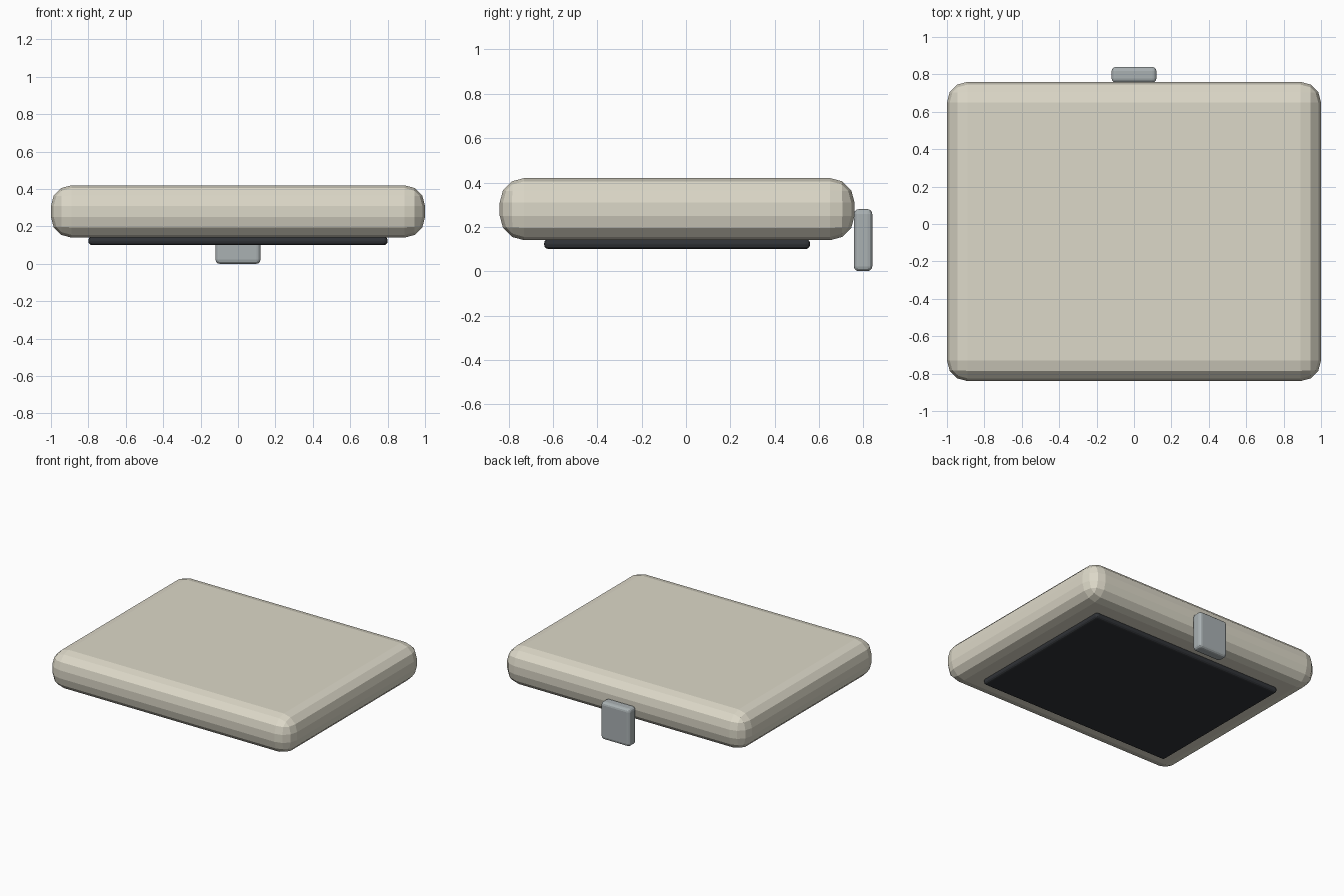
import bpy

if "Cube" in bpy.data.objects:
    bpy.data.objects.remove(bpy.data.objects["Cube"])


def material(name, color):
    m = bpy.data.materials.new(name)
    m.diffuse_color = (*color, 1)
    m.use_nodes = True
    m.node_tree.nodes["Principled BSDF"].inputs["Base Color"].default_value = m.diffuse_color
    return m


def rounded_box(name, lo, hi, radius, segments, mat):
    """Box between two corners with rounded edges, flat faces."""
    bpy.ops.mesh.primitive_cube_add(
        size=1, location=[(a + b) / 2 for a, b in zip(lo, hi)])
    ob = bpy.context.object
    ob.name = name
    ob.scale = [b - a for a, b in zip(lo, hi)]
    bpy.ops.object.transform_apply(location=False, rotation=False, scale=True)
    bev = ob.modifiers.new("rounding", 'BEVEL')
    bev.width = radius
    bev.segments = segments
    ob.data.materials.append(mat)
    return ob


cream = material("cream_fabric", (0.72, 0.69, 0.58))
black = material("black_plastic", (0.03, 0.033, 0.038))
steel = material("grey_metal", (0.40, 0.44, 0.45))

# Padded cushion
rounded_box("seat_cushion", (-1, -0.84, 0.14), (1, 0.76, 0.42), 0.11, 3, cream)

# Dark pan under the cushion
rounded_box("seat_pan", (-0.8, -0.64, 0.10), (0.8, 0.56, 0.145), 0.02, 3, black)

# Upright bracket at the back edge
rounded_box("back_bracket", (-0.12, 0.757, 0), (0.12, 0.84, 0.28), 0.022, 3, steel)
